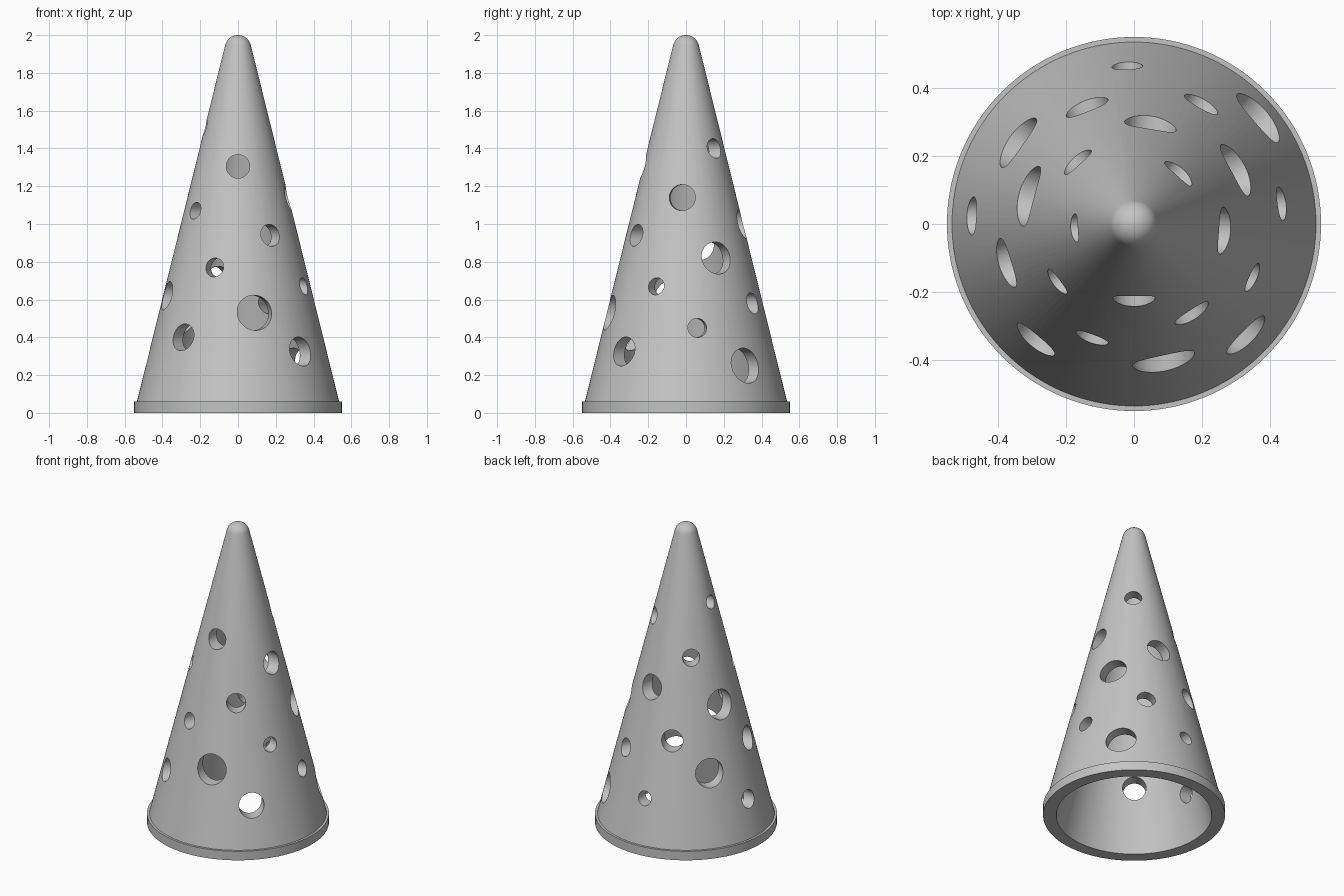
import bpy, bmesh
from math import sin, cos, pi, radians, atan2, hypot
from mathutils import Matrix, Vector

cube = bpy.data.objects.get("Cube")
if cube:
    bpy.data.objects.remove(cube, do_unlink=True)

BASE, SLOPE, WALL, TIP = 0.55, 0.2476, 0.08, 0.07
SEGMENTS = 128


def outer_radius(z):
    return BASE - SLOPE * z


def make_object(name, bm):
    bmesh.ops.recalc_face_normals(bm, faces=bm.faces)
    mesh = bpy.data.meshes.new(name)
    bm.to_mesh(mesh)
    bm.free()
    ob = bpy.data.objects.new(name, mesh)
    bpy.context.collection.objects.link(ob)
    return ob


# Plain grey material
grey = bpy.data.materials.new("plain_grey")
grey.use_nodes = True
colour = (0.55, 0.55, 0.55, 1)
grey.diffuse_color = colour
grey.node_tree.nodes["Principled BSDF"].inputs["Base Color"].default_value = colour

# Hollow cone profile: cavity, base lip, sloping wall, rounded tip
tilt = atan2(SLOPE, 1)
profile = [(0, 1.87), (0.02, 1.82), (BASE - WALL, 0), (BASE, 0), (BASE, 0.06),
           (outer_radius(0.06), 0.06)]
for i in range(11):
    a = tilt + (pi / 2 - tilt) * i / 10
    profile.append((TIP * cos(a) if i < 10 else 0, 2 - TIP + TIP * sin(a)))

bm = bmesh.new()
verts = [bm.verts.new((r, 0, z)) for r, z in profile]
edges = [bm.edges.new(pair) for pair in zip(verts, verts[1:])]
bmesh.ops.spin(bm, geom=verts + edges, cent=(0, 0, 0), axis=(0, 0, 1),
               angle=2 * pi, steps=SEGMENTS, use_duplicate=False)
bmesh.ops.remove_doubles(bm, verts=bm.verts, dist=0.0001)
cone = make_object("cone_shell", bm)
cone.data.materials.append(grey)

# Round holes drilled towards the axis: x, y, height, radius
holes = [
    (-0.02, 0.465, 0.34, 0.045), (-0.14, 0.347, 0.71, 0.066),
    (0.20, 0.356, 0.58, 0.056), (0.367, 0.314, 0.25, 0.093),
    (0.05, 0.30, 1.0, 0.077), (-0.347, 0.244, 0.51, 0.088),
    (-0.168, 0.185, 1.21, 0.052), (0.135, 0.153, 1.4, 0.052),
    (0.30, 0.16, 0.82, 0.085), (-0.315, 0.085, 0.90, 0.091),
    (-0.478, 0.024, 0.29, 0.056), (0.435, 0.06, 0.45, 0.05),
    (-0.176, -0.012, 1.51, 0.042), (0.267, -0.02, 1.14, 0.069),
    (-0.375, -0.115, 0.62, 0.075), (-0.226, -0.17, 1.07, 0.045),
    (0.347, -0.157, 0.67, 0.045), (0, -0.225, 1.305, 0.062),
    (0.17, -0.262, 0.94, 0.058), (-0.287, -0.338, 0.40, 0.071),
    (-0.123, -0.333, 0.77, 0.05), (0.328, -0.326, 0.325, 0.077),
    (0.088, -0.403, 0.53, 0.093),
]
bm = bmesh.new()
for x, y, z, radius in holes:
    direction = Vector((x, y, 0)).normalized()
    start = max(outer_radius(z) - 0.17, 0.01)
    end = outer_radius(z) + 0.1
    turn = direction.to_track_quat('Z', 'Y').to_matrix().to_4x4()
    centre = direction * (start + end) / 2 + Vector((0, 0, z))
    bmesh.ops.create_cone(bm, cap_ends=True, segments=48, radius1=radius,
                          radius2=radius, depth=end - start,
                          matrix=Matrix.Translation(centre) @ turn)
cutter = make_object("hole_cutter", bm)
cutter.data.materials.append(grey)
cutter.hide_render = True

# Cut the holes and smooth the curved walls
cut = cone.modifiers.new("holes", 'BOOLEAN')
cut.operation = 'DIFFERENCE'
cut.solver = 'EXACT'
cut.use_self = True
cut.object = cutter
bpy.ops.object.select_all(action='DESELECT')
bpy.context.view_layer.objects.active = cone
cone.select_set(True)
bpy.ops.object.modifier_apply(modifier=cut.name)
bpy.data.objects.remove(cutter, do_unlink=True)
bpy.ops.object.shade_smooth_by_angle(angle=radians(30))
